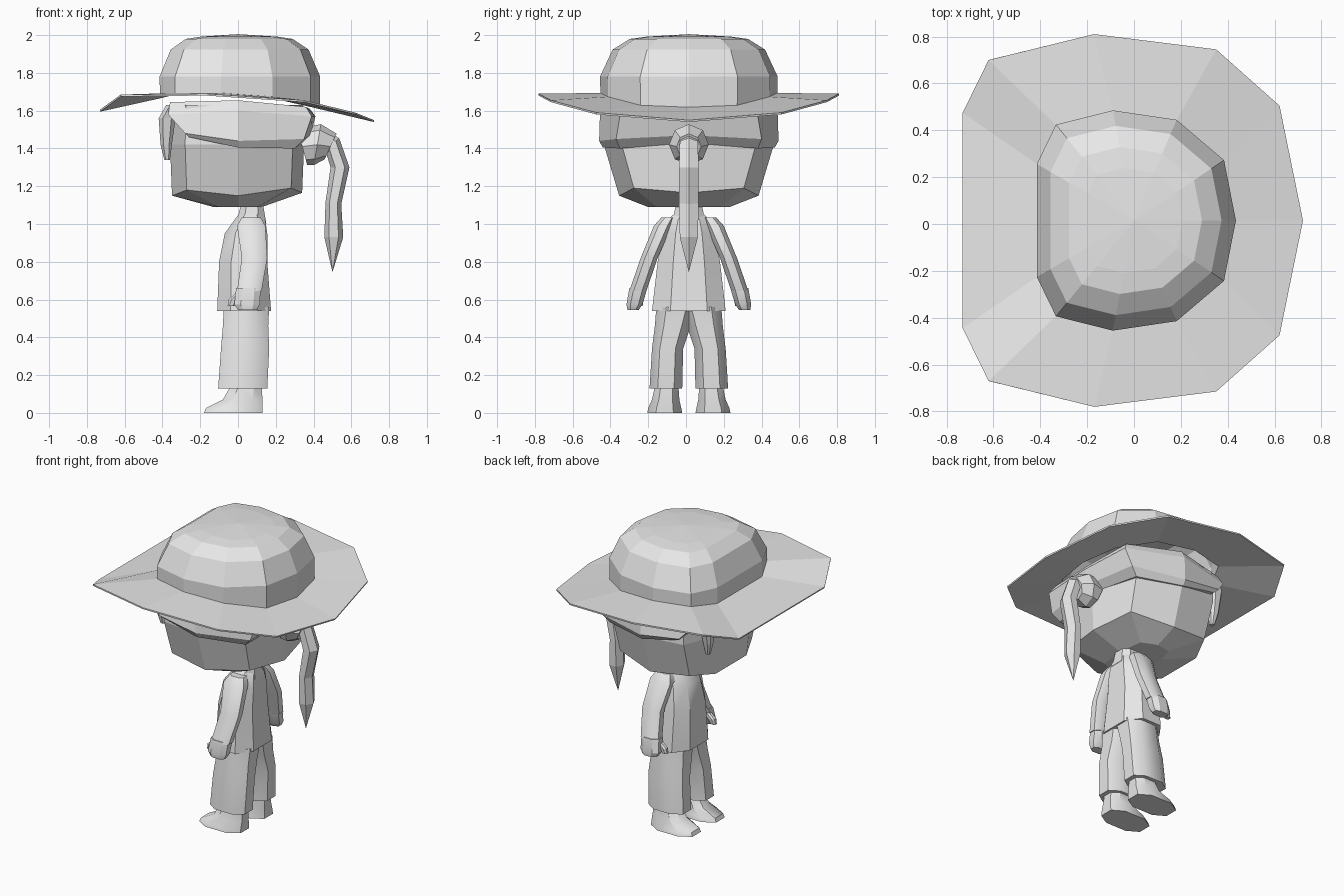
import bpy, bmesh, math
from mathutils import Vector

if "Cube" in bpy.data.objects:
    bpy.data.objects.remove(bpy.data.objects["Cube"])

YC = 0.015  # the figure stands a touch off centre in y
grey = bpy.data.materials.new("plain_grey")
grey.diffuse_color = (0.8, 0.8, 0.8, 1)
grey.use_nodes = True
grey.node_tree.nodes["Principled BSDF"].inputs["Base Color"].default_value = grey.diffuse_color


def loft(name, rings, side=1, smooth=None, caps=True, apex=None):
    """Skin a stack of equal-length rings; side=-1 mirrors in y."""
    bm = bmesh.new()
    rows = [[bm.verts.new((x, side * y + YC, z)) for x, y, z in r] for r in rings]
    n = len(rows[0])
    for a, b in zip(rows, rows[1:]):
        for i in range(n):
            j = (i + 1) % n
            bm.faces.new((a[i], a[j], b[j], b[i]))
    if caps:
        bm.faces.new(rows[0])
    if apex:
        tip = bm.verts.new((apex[0], side * apex[1] + YC, apex[2]))
        for i in range(n):
            bm.faces.new((rows[-1][i], rows[-1][(i + 1) % n], tip))
    elif caps:
        bm.faces.new(rows[-1])
    bmesh.ops.recalc_face_normals(bm, faces=bm.faces)
    me = bpy.data.meshes.new(name)
    bm.to_mesh(me)
    bm.free()
    me.materials.append(grey)
    ob = bpy.data.objects.new(name, me)
    bpy.context.collection.objects.link(ob)
    if smooth:
        bpy.ops.object.select_all(action='DESELECT')
        ob.select_set(True)
        bpy.context.view_layer.objects.active = ob
        bpy.ops.object.shade_smooth_by_angle(angle=math.radians(smooth))
    return ob


CHAMFER = [(1, .5), (.5, 1), (-.5, 1), (-1, .5), (-1, -.5), (-.5, -1), (.5, -1), (1, -.5)]


def box_ring(x0, x1, y0, y1, z):
    """Eight-sided horizontal section filling a rectangle."""
    return [((x0 + x1) / 2 + (x1 - x0) / 2 * u, (y0 + y1) / 2 + (y1 - y0) / 2 * v, z)
            for u, v in CHAMFER]


def tilt_ring(x, z, rx, ry, tilt, n=6):
    """Section around a path point in the xz plane, tilted about y."""
    t, out = math.radians(tilt), []
    for i in range(n):
        a = 2 * math.pi * i / n
        u = rx * math.cos(a)
        out.append((x + u * math.cos(t), ry * math.sin(a), z + u * math.sin(t)))
    return out


def sym(half, tail=()):
    """Close a y>0 half outline with its mirror; tail lies on the centre line."""
    return list(half) + list(tail) + [(x, -y, z) for x, y, z in reversed(half)]


# Hat: drooping brim, upright band and faceted dome
brim = sym([(-.73, .46, 1.60), (-.62, .685, 1.68), (-.17, .795, 1.685),
            (.35, .73, 1.65), (.62, .49, 1.585)], [(.72, 0, 1.545)])
base = sym([(-.41, .24, 1.67), (-.33, .405, 1.69), (-.09, .465, 1.69),
            (.18, .425, 1.67), (.38, .255, 1.625)], [(.43, 0, 1.615)])


def crown(s, z):
    return [(x * s, y * s, z) for x, y, _ in base]


hat = loft("hat", [brim, base, crown(1, 1.78), crown(.86, 1.92), crown(.67, 1.975),
                   crown(.48, 1.987)], caps=False, apex=(0, 0, 2.0))
shell = hat.modifiers.new("thickness", 'SOLIDIFY')
shell.thickness = 0.01
shell.offset = 0

# Head: nine-sided block tapering to the chin
PLAN = [(-.36, .2), (-.28, .41), (0, .45), (.29, .355)]


def head_ring(sx, sy, zs):
    half = [(x * sx, y * sy, z) for (x, y), z in zip(PLAN, zs)]
    return sym(half, [(.35 * sx, 0, zs[4])])


loft("head", [head_ring(.36, .48, [1.09] * 5),
              head_ring(.97, .82, [1.15, 1.18, 1.15, 1.19, 1.165]),
              head_ring(1, 1, [1.42] * 5),
              head_ring(.98, .98, [1.63] * 5)])

# Hair: thick band wrapping the sides and back of the head
loft("hair", [
    sym([(-.26, .44, 1.46), (0, .455, 1.405), (.3, .365, 1.40)], [(.345, 0, 1.43)]),
    sym([(-.28, .462, 1.48), (0, .475, 1.44), (.35, .385, 1.45)], [(.385, 0, 1.47)]),
    sym([(-.37, .40, 1.58), (0, .47, 1.60), (.39, .365, 1.57)], [(.41, 0, 1.57)]),
    sym([(-.36, .36, 1.645), (0, .44, 1.655), (.36, .34, 1.62)], [(.38, 0, 1.61)])])

# Ponytail: knot and hanging tail
loft("hair_knot", [tilt_ring(.34, 1.41, .10, .09, 105, 8),
                   tilt_ring(.42, 1.42, .11, .105, 80, 8),
                   tilt_ring(.49, 1.41, .075, .065, 65, 8)])
loft("ponytail", [tilt_ring(.42, 1.46, .05, .05, 70),
                  tilt_ring(.50, 1.42, .05, .055, 45),
                  tilt_ring(.54, 1.30, .05, .06, 0),
                  tilt_ring(.505, 1.11, .042, .06, -5),
                  tilt_ring(.507, .93, .05, .055, 0)], apex=(.50, 0, .745))

# Neck and tunic
loft("neck", [box_ring(-.01, .15, -.09, .09, 1.0),
              box_ring(.02, .13, -.065, .065, 1.12)], smooth=35)
loft("tunic", [box_ring(-.11, .175, -.195, .195, .54),
               box_ring(-.10, .155, -.165, .165, .80),
               box_ring(-.07, .155, -.14, .14, .95),
               box_ring(-.02, .145, -.115, .115, 1.02),
               box_ring(.01, .13, -.07, .07, 1.06)], smooth=35)

for s, label in ((1, "right"), (-1, "left")):
    # Sleeve, hand and thumb
    loft(label + "_arm", [box_ring(.02, .12, .07, .145, 1.035),
                          box_ring(-.005, .145, .09, .185, .99),
                          box_ring(.02, .155, .165, .255, .82),
                          box_ring(-.005, .125, .225, .315, .645)], s, 40)
    loft(label + "_hand", [box_ring(.0, .10, .265, .325, .545),
                           box_ring(-.02, .115, .245, .33, .575),
                           box_ring(-.01, .12, .22, .315, .66)], s, 30)
    loft(label + "_thumb", [box_ring(-.055, -.02, .245, .275, .565),
                            box_ring(-.05, .01, .24, .28, .60),
                            box_ring(-.01, .04, .24, .28, .635)], s)
    # Trouser leg, joined to its twin above the crotch
    loft(label + "_leg", [box_ring(-.105, .155, .035, .208, .13),
                          box_ring(-.09, .165, .03, .195, .34),
                          box_ring(-.08, .16, -.01, .18, .46),
                          box_ring(-.075, .165, -.04, .172, .56)], s, 40)
    # Shoe with a low toe
    loft(label + "_shoe", [box_ring(-.18, .13, .035, .22, 0),
                           box_ring(-.17, .13, .04, .215, .025),
                           box_ring(-.08, .13, .05, .195, .07),
                           box_ring(-.04, .125, .055, .18, .14)], s, 35)
    # Lock of hair in front of the ear
    loft(label + "_hair_lock", [box_ring(-.39, -.36, .27, .30, 1.34),
                                box_ring(-.41, -.35, .26, .32, 1.42),
                                box_ring(-.42, -.33, .25, .35, 1.56),
                                box_ring(-.38, -.30, .25, .37, 1.63)], s)
